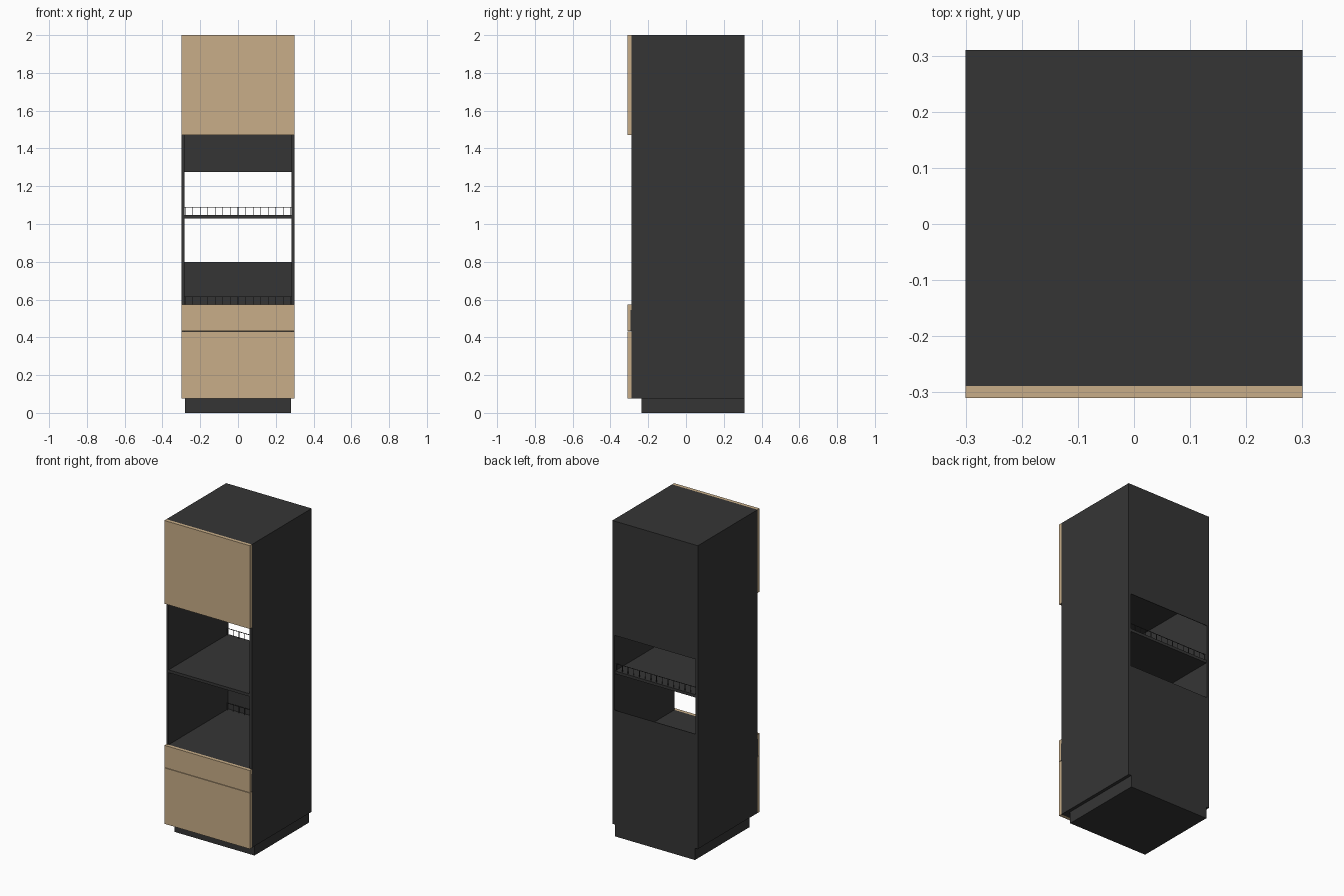
import bpy, bmesh
from mathutils import Vector

if "Cube" in bpy.data.objects:
    bpy.data.objects.remove(bpy.data.objects["Cube"])


def material(name, rgb):
    m = bpy.data.materials.new(name)
    m.diffuse_color = (*rgb, 1)
    m.use_nodes = True
    m.node_tree.nodes["Principled BSDF"].inputs["Base Color"].default_value = m.diffuse_color
    return m


DARK = material("charcoal", (0.036, 0.036, 0.036))
WOOD = material("light_oak", (0.578, 0.423, 0.246))


def boxes(name, mat, *extents):
    """One object made of boxes given as (x0, x1, y0, y1, z0, z1)."""
    bm = bmesh.new()
    for x0, x1, y0, y1, z0, z1 in extents:
        verts = bmesh.ops.create_cube(bm, size=1)["verts"]
        size = Vector((x1 - x0, y1 - y0, z1 - z0))
        mid = Vector((x0 + x1, y0 + y1, z0 + z1)) / 2
        for v in verts:
            v.co = v.co * size + mid
    me = bpy.data.meshes.new(name)
    bm.to_mesh(me)
    bm.free()
    me.materials.append(mat)
    ob = bpy.data.objects.new(name, me)
    bpy.context.collection.objects.link(ob)
    return ob


F, B = -0.289, 0.31      # carcass front and back
W, T = 0.30, 0.016       # half width, panel thickness
I = W - T                # inner half width
Z0, Z1 = 0.075, 2.0

# Plinth, set back at the front and sides
boxes("plinth", DARK, (-0.28, 0.28, -0.235, B, 0, Z0))

# Carcass side panels
for side, x in (("left", -W), ("right", I)):
    boxes(side + "_side_panel", DARK, (x, x + T, F, B, Z0, Z1))

# Horizontal panels, listed by their underside and top
for name, a, b in (("bottom_panel", Z0, Z0 + T), ("lower_shelf", 0.557, 0.573),
                   ("middle_shelf", 1.03, 1.048), ("upper_shelf", 1.47, 1.486),
                   ("top_panel", Z1 - T, Z1)):
    boxes(name, DARK, (-I, I, F, B - 0.004, a, b))

# Back panels above and below the ventilation opening
boxes("lower_back_panel", DARK, (-I, I, B - 0.004, B, Z0, 0.80))
boxes("upper_back_panel", DARK, (-I, I, B - 0.004, B, 1.275, Z1))

# Fronts
boxes("lower_door", WOOD, (-W, W, -0.31, F, Z0, 0.43))
boxes("drawer_front", WOOD, (-W, W, -0.31, -0.294, 0.433, 0.573),
      (-W, W, -0.294, F, 0.545, 0.573))
boxes("drawer_backing", DARK, (-W, W, -0.294, F, 0.433, 0.545))
boxes("upper_door", WOOD, (-W, W, -0.31, F, 1.472, Z1))

# Wire stops along the back of the two open shelves
r = 0.0015
for name, z in (("lower_wire_stop", 0.573), ("middle_wire_stop", 1.048)):
    y = 0.295
    bars = [(-I, I, y - r, y + r, z + 0.04, z + 0.043)]
    for i in range(15):
        x = -0.28 + 0.04 * i
        bars.append((x - r, x + r, y - r, y + r, z, z + 0.04))
    boxes(name, DARK, *bars)
